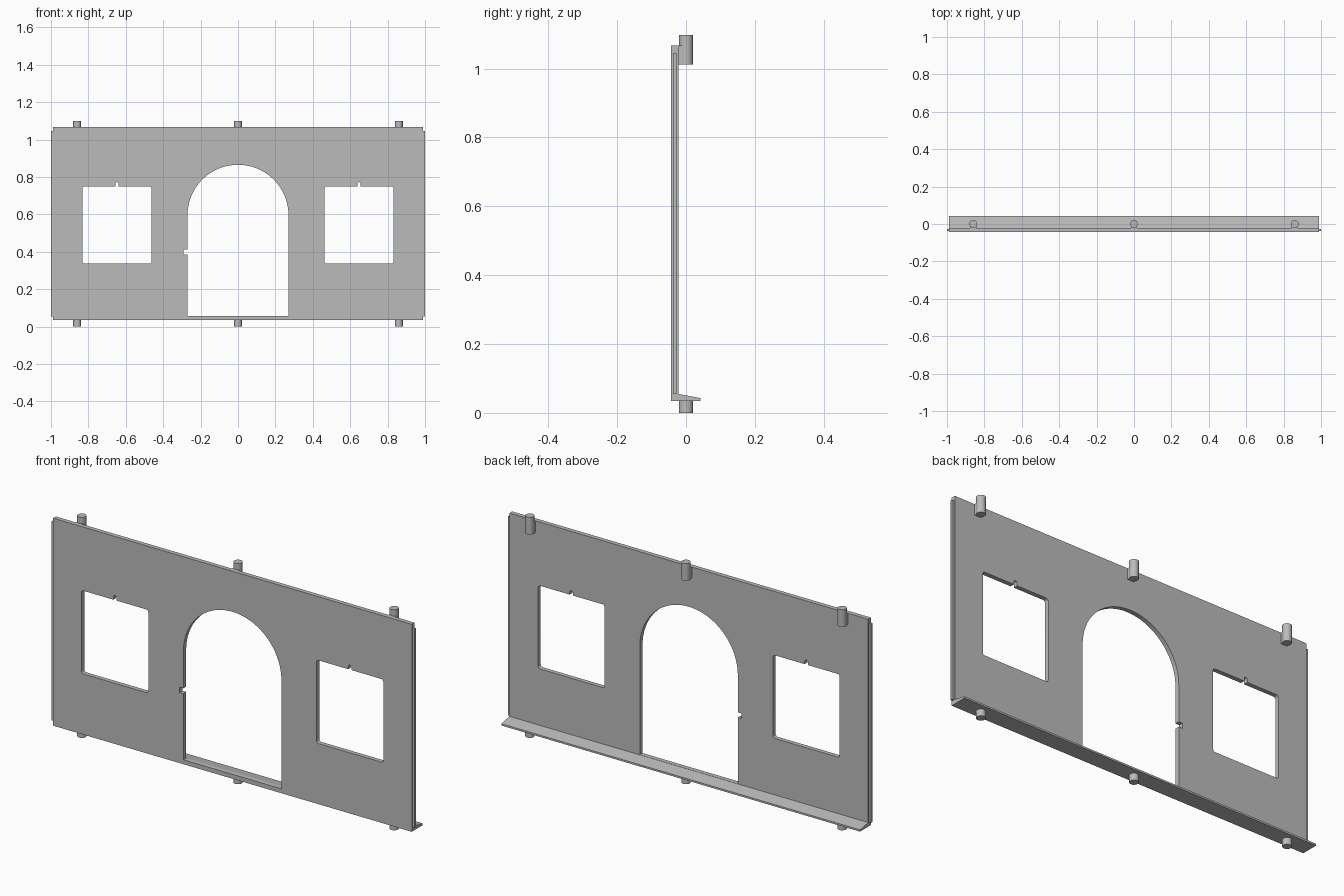
import bpy
import bmesh
from math import pi, sin, cos, radians
from mathutils import Vector

if "Cube" in bpy.data.objects:
    bpy.data.objects.remove(bpy.data.objects["Cube"])

grey = bpy.data.materials.new("plain_grey")
grey.use_nodes = True
COLOUR = (0.5, 0.5, 0.5, 1)
grey.diffuse_color = COLOUR
grey.node_tree.nodes["Principled BSDF"].inputs["Base Color"].default_value = COLOUR


def finish(name, bm):
    bmesh.ops.recalc_face_normals(bm, faces=bm.faces)
    mesh = bpy.data.meshes.new(name)
    bm.to_mesh(mesh)
    bm.free()
    mesh.materials.append(grey)
    ob = bpy.data.objects.new(name, mesh)
    bpy.context.collection.objects.link(ob)
    bpy.ops.object.select_all(action='DESELECT')
    ob.select_set(True)
    bpy.context.view_layer.objects.active = ob
    bpy.ops.object.shade_smooth_by_angle(angle=radians(30))
    return ob


def prism(name, loops, place, depth):
    """Fill outlines (the first is outer, the rest are holes) and extrude by depth."""
    bm = bmesh.new()
    for loop in loops:
        vs = [bm.verts.new(place(*p)) for p in loop]
        for a, b in zip(vs, vs[1:] + vs[:1]):
            bm.edges.new((a, b))
    bmesh.ops.triangle_fill(bm, edges=bm.edges[:], use_beauty=True, normal=Vector(depth).normalized())
    ext = bmesh.ops.extrude_face_region(bm, geom=bm.faces[:])
    moved = [g for g in ext["geom"] if isinstance(g, bmesh.types.BMVert)]
    bmesh.ops.translate(bm, verts=moved, vec=depth)
    bmesh.ops.dissolve_limit(bm, angle_limit=0.001, verts=bm.verts[:], edges=bm.edges[:])
    return finish(name, bm)


def box(name, x0, x1, y0, y1, z0, z1):
    return prism(name, [[(x0, z0), (x1, z0), (x1, z1), (x0, z1)]],
                 lambda x, z: (x, y0, z), (0, y1 - y0, 0))


def pin(name, x, z0, z1):
    bm = bmesh.new()
    bmesh.ops.create_cone(bm, cap_ends=True, segments=32, radius1=PIN_R, radius2=PIN_R, depth=z1 - z0)
    bmesh.ops.translate(bm, verts=bm.verts, vec=(x, 0, (z0 + z1) / 2))
    return finish(name, bm)


def arc(cx, cz, r, start, end, steps):
    angles = [radians(start + (end - start) * i / steps) for i in range(steps + 1)]
    return [(cx + r * cos(a), cz + r * sin(a)) for a in angles]


FRONT, BACK = -0.044, -0.022
HALF, BASE, TOP = 0.988, 0.034, 1.067
PIN_R = 0.021


# Window opening: rounded corners and a small round-topped notch in the head
def window(cx):
    w, z0, z1, r, n = 0.184, 0.336, 0.75, 0.012, 0.009
    return (arc(cx + w - r, z0 + r, r, -90, 0, 4)
            + arc(cx + w - r, z1 - r, r, 0, 90, 4)
            + [(cx + n, z1)] + arc(cx, z1 + 0.013, n, 0, 180, 8) + [(cx - n, z1)]
            + arc(cx - w + r, z1 - r, r, 90, 180, 4)
            + arc(cx - w + r, z0 + r, r, 180, 270, 4))


# Arched doorway with a latch notch in the right jamb
D = 0.27
door = ([(-D, 0.056), (D, 0.056)] + arc(0, 0.595, D, 0, 180, 48)
        + [(-D, 0.412), (-0.291, 0.412), (-0.291, 0.386), (-D, 0.386)])
outline = [(-HALF, BASE), (HALF, BASE), (HALF, TOP), (-HALF, TOP)]
prism("wall_panel", [outline, window(-0.647), window(0.647), door],
      lambda x, z: (x, FRONT, z), (0, BACK - FRONT, 0))

# Sloping ledge behind the foot of the wall
prism("base_ledge", [[(BACK, BASE), (0.042, BASE), (0.042, 0.043), (BACK, 0.055)]],
      lambda y, z: (-HALF, y, z), (2 * HALF, 0, 0))

# Thin tongues along both wall ends
for side, s in (("left", 1), ("right", -1)):
    xs = sorted((s * HALF, s))
    box(side + "_tongue", *xs, -0.038, -0.028, 0.055, 1.045)

# Locating pins, the top ones joined to the wall by small webs
for side, x in (("left", 0.86), ("middle", 0), ("right", -0.86)):
    pin(side + "_bottom_pin", x, 0, BASE)
    pin(side + "_top_pin", x, 1.012, 1.098)
    box(side + "_pin_web", x - 0.017, x + 0.017, BACK, 0, 1.012, TOP)
